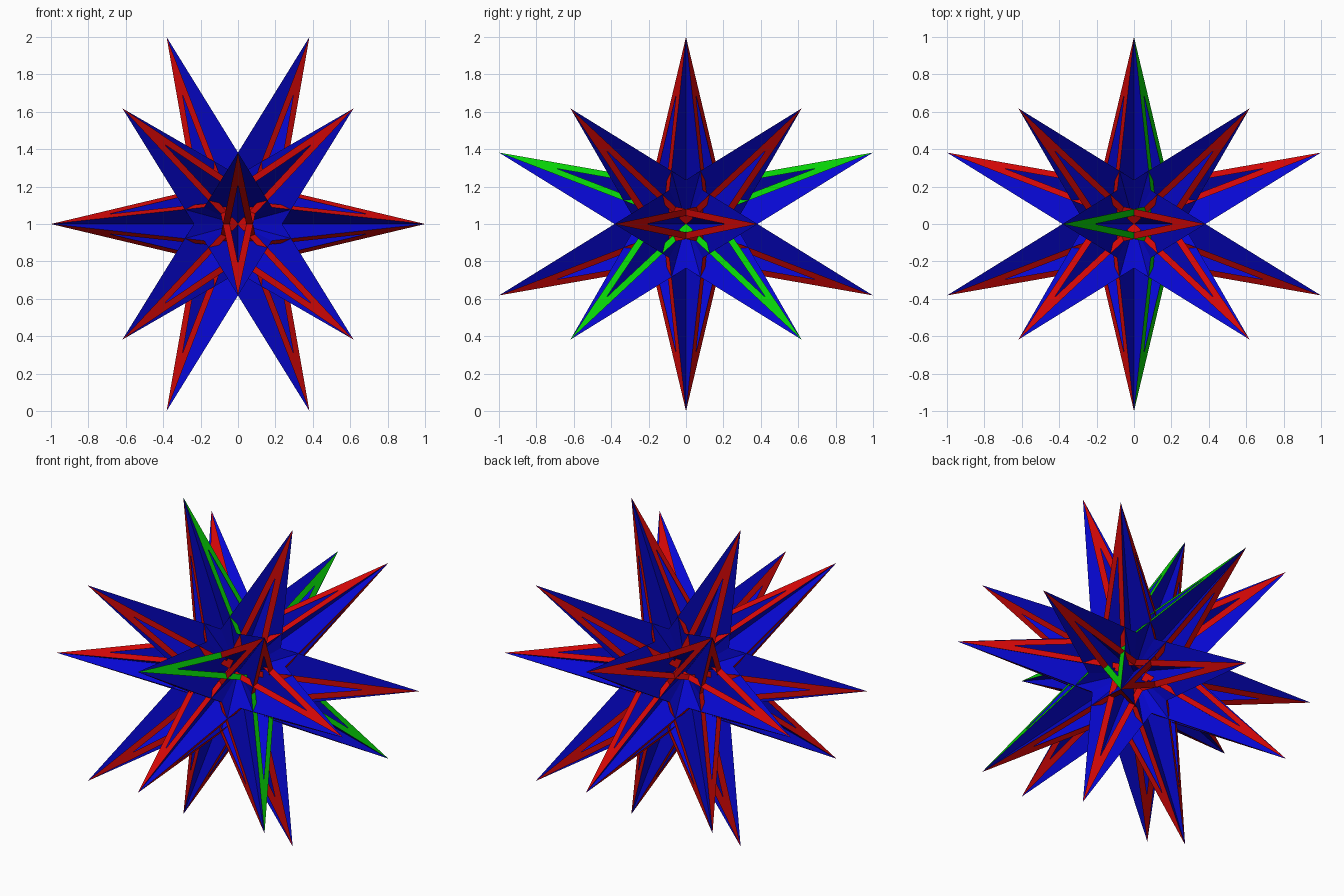
import bpy, bmesh, math
from mathutils import Vector

cube = bpy.data.objects.get("Cube")
if cube:
    bpy.data.objects.remove(cube)

PHI = (1 + 5 ** 0.5) / 2
LIFT = Vector((0, 0, 1))
EDGE_SLOPE = 0.111      # half-angle tangent of each star point
FRAME = 0.036           # width of the coloured star outline


def material(name, rgb):
    m = bpy.data.materials.new(name)
    m.use_nodes = True
    m.diffuse_color = (*rgb, 1)
    bsdf = m.node_tree.nodes["Principled BSDF"]
    bsdf.inputs["Base Color"].default_value = (*rgb, 1)
    return m


blue = material("blue", (0.002, 0.002, 0.64))
red = material("red", (0.64, 0.002, 0.002))
green = material("green", (0.002, 0.64, 0.002))


def add_object(name, polygons, mat):
    """Flat polygons, each given with its outward direction."""
    bm = bmesh.new()
    for pts, out in polygons:
        f = bm.faces.new([bm.verts.new(p + LIFT) for p in pts])
        f.normal_update()
        if f.normal.dot(out) < 0:
            f.normal_flip()
    mesh = bpy.data.meshes.new(name)
    bm.to_mesh(mesh)
    bm.free()
    mesh.materials.append(mat)
    obj = bpy.data.objects.new(name, mesh)
    bpy.context.collection.objects.link(obj)
    return obj


# Twelve star directions and twenty spike tips
S = (1, -1)
axes, tips = [], []
for a in S:
    for b in S:
        for k in range(3):
            v = (a * PHI, 0, b)
            axes.append(Vector([v[(i + k) % 3] for i in range(3)]).normalized())
            t = (a * (PHI - 1) ** 2, 0, b)
            tips.append(Vector([t[(i + k) % 3] for i in range(3)]))
        for c in S:
            tips.append(Vector((a, b, c)) * (PHI - 1))

# Star measures: plane distance, point radius, notch radius, inner outline scale
DIST = min(abs(axes[0].dot(t)) for t in tips)
R = math.sqrt(tips[0].length_squared - DIST ** 2)
NOTCH = EDGE_SLOPE * R / (math.sin(math.pi / 5) + EDGE_SLOPE * math.cos(math.pi / 5))
INNER = 1 - FRAME / (R * math.sin(math.atan(EDGE_SLOPE)))

# Each star: an open coloured outline with blue walls sloping to the middle
red_frames, green_frames, walls = [], [], []
for n in axes:
    centre = n * DIST
    notches = [centre + (m - n * m.dot(n)).normalized() * NOTCH
               for m in axes if abs(m.dot(n) - 5 ** -0.5) < 0.01]
    frames = green_frames if n.x > 0.8 and n.z > 0.5 else red_frames
    for t in (t for t in tips if abs(n.dot(t) - DIST) < 0.01):
        for q in sorted(notches, key=lambda q: (q - t).length)[:2]:
            quad = [t, q, centre + (q - centre) * INNER, centre + (t - centre) * INNER]
            frames.append((quad, n))
            walls.append(([t, q, Vector()], q - centre - (t - centre) * 0.1))

add_object("star_walls", walls, blue)
add_object("red_star_outlines", red_frames, red)
add_object("green_star_outline", green_frames, green)
